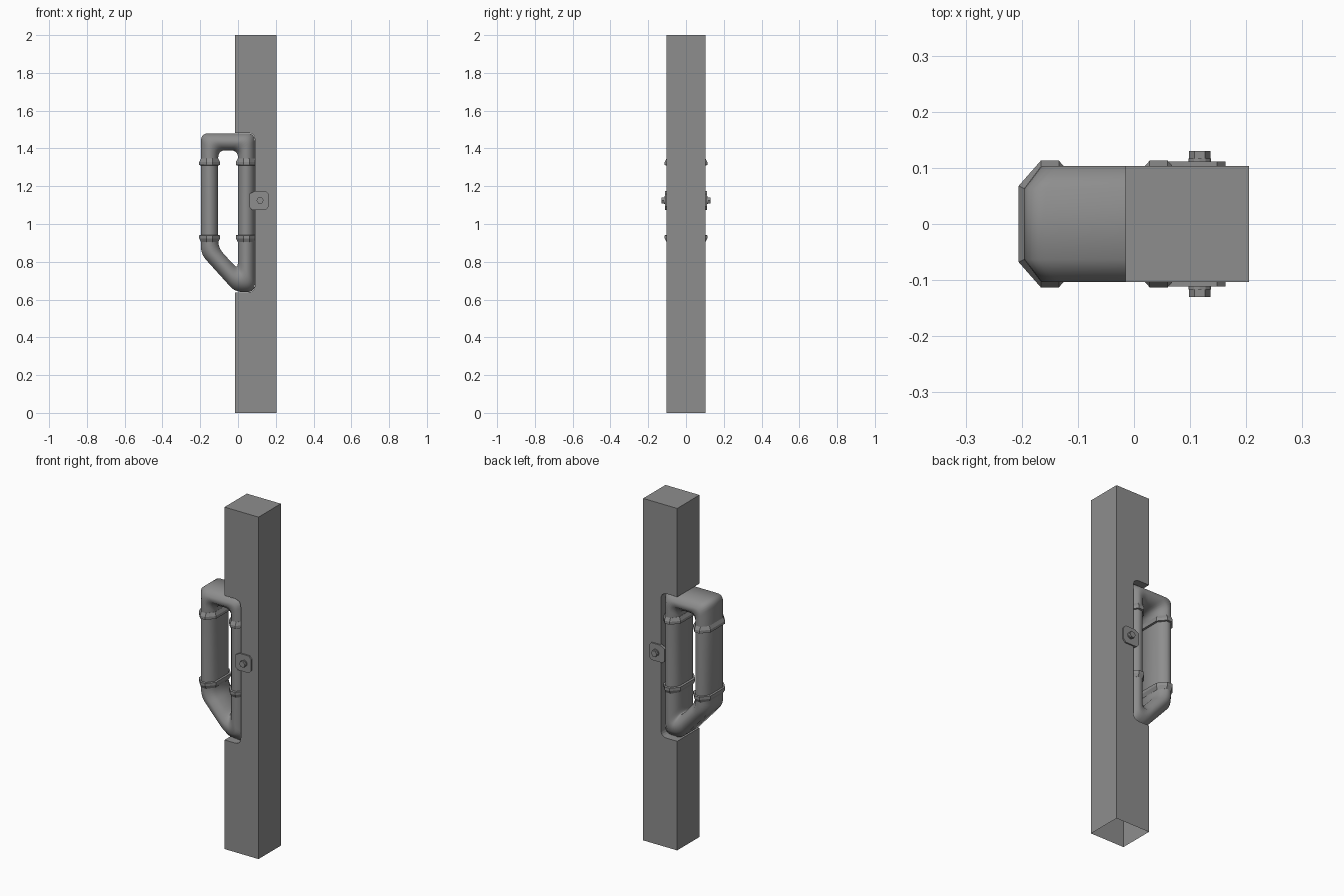
import bpy, bmesh, math
from mathutils import Vector

cube = bpy.data.objects.get("Cube")
if cube:
    bpy.data.objects.remove(cube, do_unlink=True)

grey = bpy.data.materials.new("mid grey")
grey.use_nodes = True
colour = (0.27, 0.27, 0.27, 1)
grey.diffuse_color = colour
grey.node_tree.nodes["Principled BSDF"].inputs["Base Color"].default_value = colour


def finish(bm, name, angle=None):
    bmesh.ops.recalc_face_normals(bm, faces=bm.faces)
    mesh = bpy.data.meshes.new(name)
    bm.to_mesh(mesh)
    bm.free()
    mesh.materials.append(grey)
    ob = bpy.data.objects.new(name, mesh)
    bpy.context.collection.objects.link(ob)
    if angle:
        bpy.ops.object.select_all(action='DESELECT')
        ob.select_set(True)
        bpy.context.view_layer.objects.active = ob
        bpy.ops.object.shade_smooth_by_angle(angle=math.radians(angle))
    return ob


def loft(bm, loops, caps=False, closed=False):
    """Join rings of points with quads, optionally capped or joined end to start."""
    rings = [[bm.verts.new(p) for p in loop] for loop in loops]
    pairs = list(zip(rings, rings[1:]))
    if closed:
        pairs.append((rings[-1], rings[0]))
    for a, b in pairs:
        for i in range(len(a)):
            j = (i + 1) % len(a)
            bm.faces.new((a[i], a[j], b[j], b[i]))
    if caps:
        bm.faces.new(rings[0])
        bm.faces.new(rings[-1])


def fillet(points, radius, steps=5, keep=()):
    """Round the corners of a closed outline, except those listed in keep."""
    out = []
    for i, p in enumerate(points):
        if i in keep:
            out.append(p)
            continue
        a, b = points[i - 1] - p, points[(i + 1) % len(points)] - p
        a = a.normalized() * min(radius, a.length * 0.45)
        b = b.normalized() * min(radius, b.length * 0.45)
        for k in range(steps + 1):
            t = k / steps
            out.append(p + a * (1 - t) ** 2 + b * t ** 2)
    return out


def outline(*pts):
    return [Vector(p) for p in pts]


def slab(name, pts, y0, y1):
    bm = bmesh.new()
    loft(bm, [[(p[0], y, p[1]) for p in pts] for y in (y0, y1)], caps=True)
    return finish(bm, name)


# Square post with a rounded notch on its right side and an open underside
LEFT, RIGHT, DEPTH = 0.205, -0.015, 0.103
NOTCH, LOW, HIGH = 0.09, 0.638, 1.482
profile = outline((RIGHT, 0), (LEFT, 0), (LEFT, 2), (RIGHT, 2), (RIGHT, HIGH),
                  (NOTCH, HIGH), (NOTCH, LOW), (RIGHT, LOW))
post = slab("post", fillet(profile, 0.04, keep=(0, 1, 2, 3, 4, 7)), -DEPTH, DEPTH)
bm = bmesh.new()
bm.from_mesh(post.data)
bottom = [f for f in bm.faces if f.normal.z < -0.9 and f.calc_center_median().z < 0.01]
bmesh.ops.delete(bm, geom=bottom, context='FACES_ONLY')
bm.to_mesh(post.data)
bm.free()

# Loop handle: an eight-sided section swept between an outer and an inner outline
outer = outline((-0.196, 1.48), (0.089, 1.48), (0.089, 0.64), (-0.015, 0.64), (-0.196, 0.84))
inner = outline((-0.105, 1.39), (0, 1.39), (0, 0.775), (-0.015, 0.775), (-0.105, 0.875))
half = [(0, 0.063), (0.33, DEPTH), (0.67, DEPTH), (1, 0.063)]
section = half + [(t, -y) for t, y in reversed(half)]
bm = bmesh.new()
loops = []
for t, y in section:
    ring = fillet([o.lerp(i, t) for o, i in zip(outer, inner)], 0.04)
    loops.append([(p.x, y, p.y) for p in ring])
loft(bm, loops, closed=True)
finish(bm, "loop_handle", 60)


# Collars around both uprights, tapering away from the grip
def collar(name, x, z, way):
    bm = bmesh.new()
    loops = []
    for dz, grow in ((-0.012, 0), (-0.01, 0.01), (0.006, 0.01), (0.025, 0)):
        w, d = 0.0455 + grow, DEPTH + grow
        quarter = [(w, 0.063 + grow * 0.5), (0.016, d)]
        ring = quarter + [(-a, b) for a, b in reversed(quarter)]
        ring += [(-a, -b) for a, b in ring]
        loops.append([(x + a, b, z + way * dz) for a, b in ring])
    loft(bm, loops, caps=True)
    finish(bm, name)


for side, x in (("outer", -0.15), ("inner", 0.044)):
    collar(side + "_upper_collar", x, 1.322, 1)
    collar(side + "_lower_collar", x, 0.93, -1)


# Bolted retaining plates on the front and back
def polygon(x, z, r, n):
    return [(x + r * math.cos(math.tau * i / n), z + r * math.sin(math.tau * i / n))
            for i in range(n)]


plate = outline((0.06, 1.09), (0.075, 1.075), (0.148, 1.075), (0.163, 1.092),
                (0.163, 1.158), (0.148, 1.175), (0.09, 1.175), (0.06, 1.16))
for side, s in (("front", -1), ("back", 1)):
    slab(side + "_plate", plate, s * 0.095, s * 0.111)
    slab(side + "_washer", polygon(0.117, 1.125, 0.02, 12), s * 0.11, s * 0.117)
    slab(side + "_bolt_head", polygon(0.117, 1.125, 0.019, 6), s * 0.116, s * 0.13)
